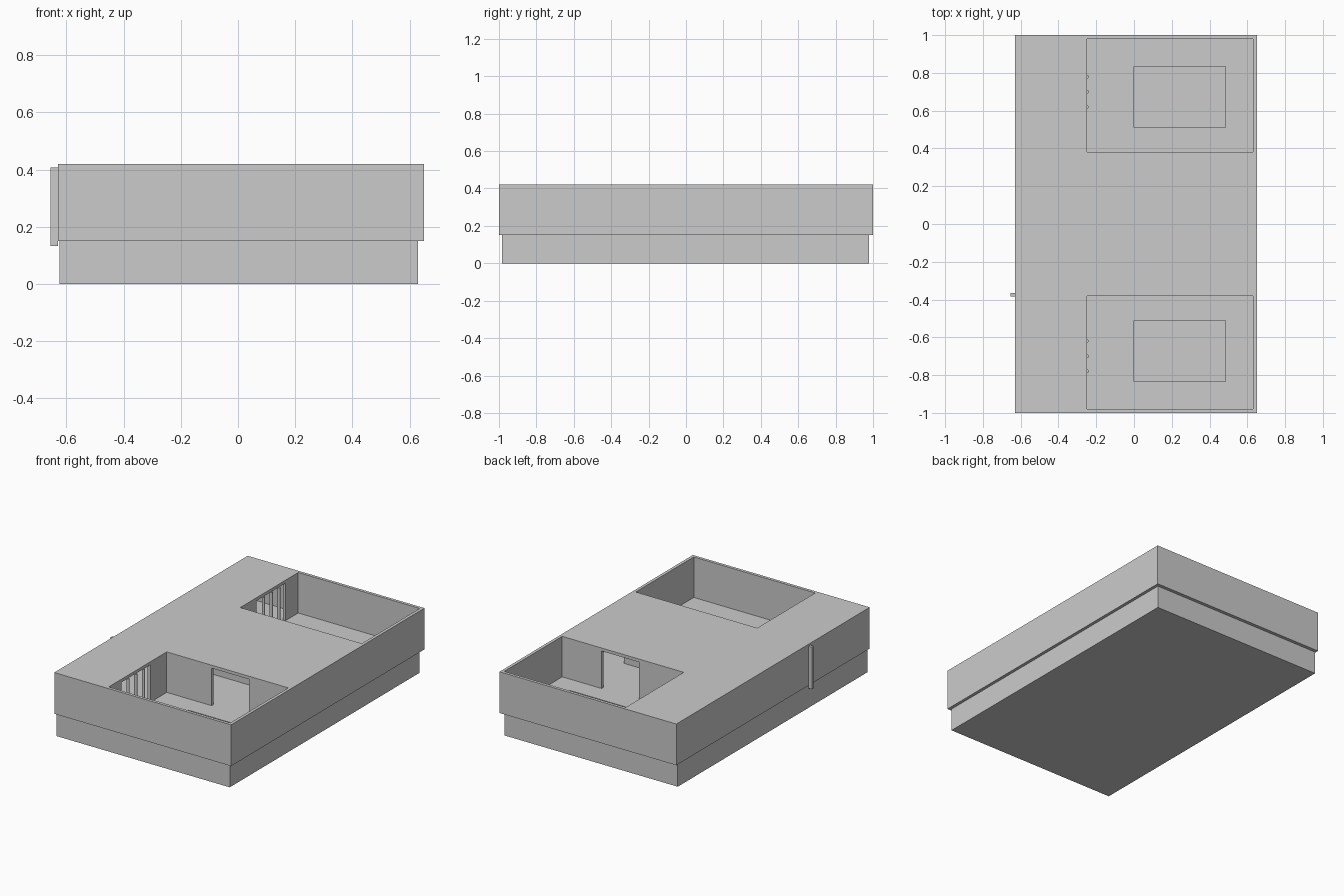
import bpy
import bmesh
from mathutils import Matrix

if "Cube" in bpy.data.objects:
    bpy.data.objects.remove(bpy.data.objects["Cube"], do_unlink=True)

grey = bpy.data.materials.new("plain_grey")
grey.use_nodes = True
grey.diffuse_color = (0.6, 0.6, 0.6, 1)
grey.node_tree.nodes["Principled BSDF"].inputs["Base Color"].default_value = (0.6, 0.6, 0.6, 1)


def add_object(name, bm):
    mesh = bpy.data.meshes.new(name)
    bm.to_mesh(mesh)
    bm.free()
    mesh.materials.append(grey)
    obj = bpy.data.objects.new(name, mesh)
    bpy.context.collection.objects.link(obj)
    return obj


def box(name, x, y, z):
    """Box from (low, high) pairs on each axis."""
    bm = bmesh.new()
    bmesh.ops.create_cube(bm, size=1)
    spans = [sorted(s) for s in (x, y, z)]
    centre = [(a + b) / 2 for a, b in spans]
    size = [b - a for a, b in spans]
    bm.transform(Matrix.Translation(centre) @ Matrix.Diagonal((*size, 1)))
    return add_object(name, bm)


def carve(target, x, y, z):
    """Cut a box-shaped void out of the target."""
    cutter = box("cutter", x, y, z)
    cutter.hide_render = True
    mod = target.modifiers.new("carve", "BOOLEAN")
    mod.operation = "DIFFERENCE"
    mod.solver = "EXACT"
    mod.object = cutter
    bpy.context.view_layer.objects.active = target
    bpy.ops.object.modifier_apply(modifier=mod.name)
    bpy.data.objects.remove(cutter, do_unlink=True)


FLOOR, CEILING, TOP = 0.155, 0.40, 0.42

# Plinth and overhanging main storey
plinth = box("plinth", (-0.625, 0.63), (-0.985, 0.978), (0, 0.15))
storey = box("main_storey", (-0.63, 0.65), (-1, 1), (0.15, TOP))

# Covered rooms: long room on one side and central hall
carve(storey, (-0.61, -0.27), (-0.98, 0.98), (FLOOR, CEILING))
carve(storey, (-0.28, 0.63), (-0.36, 0.36), (FLOOR, CEILING))

for side, label in ((-1, "front"), (1, "back")):
    # Open courtyard with a sunken basin
    carve(storey, (-0.25, 0.63), (side * 0.38, side * 0.98), (FLOOR, 0.5))
    for part in (storey, plinth):
        carve(part, (0.0, 0.485), (side * 0.51, side * 0.835), (0.08, 0.25))
    # Doorway to the hall and barred opening to the long room
    carve(storey, (0.075, 0.345), (side * 0.35, side * 0.40), (FLOOR, CEILING))
    carve(storey, (-0.28, -0.24), (side * 0.55, side * 0.85), (FLOOR, CEILING))
    # Round bars
    for i in range(3):
        bm = bmesh.new()
        bmesh.ops.create_cone(bm, cap_ends=True, segments=12, radius1=0.01,
                              radius2=0.01, depth=CEILING - FLOOR)
        y = side * (0.62 + 0.08 * i)
        bm.transform(Matrix.Translation((-0.25, y, (CEILING + FLOOR) / 2)))
        add_object(f"{label}_bar_{i + 1}", bm)

# Partition across the hall, leaving a gap at one end
box("hall_partition", (-0.25, 0.44), (-0.015, 0.015), (FLOOR, CEILING))

# Slim post on the outer wall
box("outer_post", (-0.655, -0.63), (-0.385, -0.365), (0.133, 0.408))
